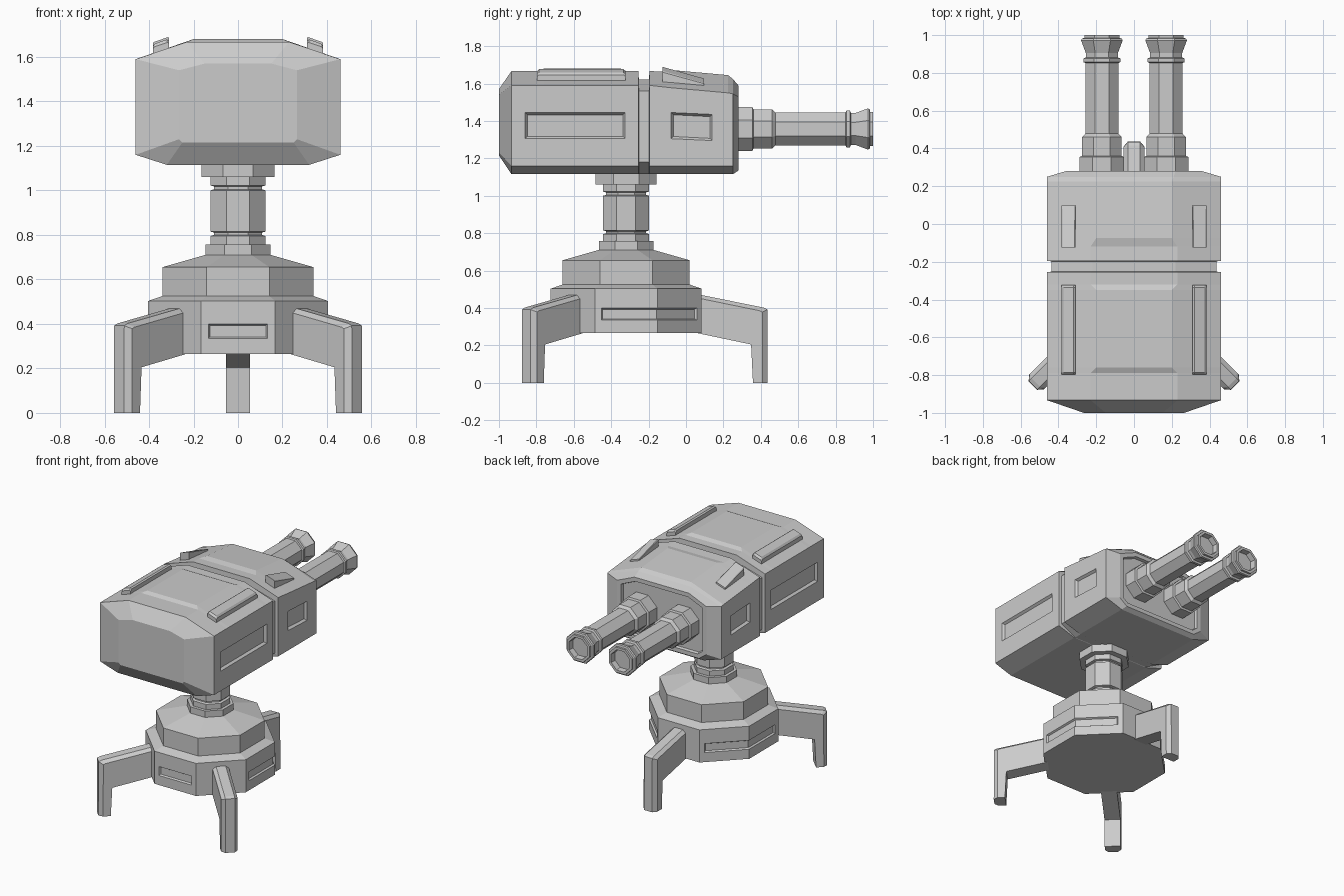
import bpy, bmesh
from math import cos, sin, pi, radians
from mathutils import Vector, Matrix

if "Cube" in bpy.data.objects:
    bpy.data.objects.remove(bpy.data.objects["Cube"])

PED_Y = -0.32                      # pedestal axis


def loft(name, rings, edit=None):
    """Skin a list of equal-length closed rings and cap both ends."""
    bm = bmesh.new()
    vs = [[bm.verts.new(p) for p in r] for r in rings]
    n = len(rings[0])
    for a, b in zip(vs, vs[1:]):
        for i in range(n):
            bm.faces.new((a[i], a[(i + 1) % n], b[(i + 1) % n], b[i]))
    bm.faces.new(vs[0])
    bm.faces.new(vs[-1])
    bmesh.ops.recalc_face_normals(bm, faces=bm.faces)
    if edit:
        bm.normal_update()
        edit(bm)
    me = bpy.data.meshes.new(name)
    bm.to_mesh(me)
    bm.free()
    ob = bpy.data.objects.new(name, me)
    bpy.context.collection.objects.link(ob)
    return ob


def octagon(name, profile, edit=None, along_y=None):
    """Eight-sided turned part; profile is (half width across flats, height)."""
    rings = []
    for a, h in profile:
        r = a / cos(pi / 8)
        ring = []
        for k in range(8):
            t = pi / 8 + k * pi / 4
            u, v = r * cos(t), r * sin(t)
            if along_y:
                ring.append((along_y[0] + u, h, along_y[1] + v))
            else:
                ring.append((u, PED_Y + v, h))
        rings.append(ring)
    return loft(name, rings, edit)


# Base drum with recessed panels: front, and wrapped pairs on each side
def base_panels(bm):
    def side(deg):
        d = Vector((cos(radians(deg)), sin(radians(deg)), 0))
        return max((f for f in bm.faces), key=lambda f: f.normal.dot(d))
    groups = [[side(-90)], [side(0), side(45)], [side(180), side(135)]]
    for g in groups:
        bmesh.ops.inset_region(bm, faces=g, thickness=0.035, use_even_offset=True)
        for v in {v for f in g for v in f.verts}:
            v.co.z = 0.335 if v.co.z < 0.385 else 0.40
        bm.normal_update()
        bmesh.ops.inset_region(bm, faces=g, thickness=0.007, depth=-0.012,
                               use_even_offset=True)


octagon("base_drum", [(.404, .265), (.404, .503), (.335, .527)], base_panels)
octagon("base_upper_tier", [(.34, .52), (.34, .655), (.13, .715)])
octagon("neck", [(.145, .70), (.145, .757), (.123, .757), (.123, .795),
                 (.107, .80), (.107, .81), (.123, .815), (.123, 1.0),
                 (.107, 1.005), (.107, 1.018), (.123, 1.022), (.123, 1.06),
                 (.163, 1.06), (.163, 1.125)])

# Three legs: chamfered outer and top edges
full = [(.36, .27), (.668, .205), (.678, 0), (.757, 0), (.755, .392), (.735, .402), (.36, .478)]
slim = [(.36, .27), (.668, .205), (.678, 0), (.730, 0), (.728, .378), (.715, .385), (.36, .458)]
for name, deg in (("leg_back", 90), ("leg_front_left", 225), ("leg_front_right", 315)):
    leg = loft(name, [[(r, w, z) for r, z in prof]
                      for w, prof in ((-.055, slim), (-.032, full), (.032, full), (.055, slim))])
    leg.data.transform(Matrix.Translation((0, PED_Y, 0)) @ Matrix.Rotation(radians(deg), 4, 'Z'))


# Head: mirrored eight-point sections along y
def section(y, tx, tz, sx, sz, bz, bx, fz):
    half = [(tx, tz), (sx, sz), (sx, bz), (bx, fz)]
    return [(x, y, z) for x, z in half] + [(-x, y, z) for x, z in reversed(half)]


def body(y, raised):
    return section(y, *((.20, 1.68) if raised else (.23, 1.667)), .46, 1.59, 1.16, .32, 1.115)


def groove(y):
    return section(y, .22, 1.622, .437, 1.56, 1.18, .315, 1.117)


def front_recess(bm):
    cap = [max(bm.faces, key=lambda f: f.calc_center_median().y)]
    bmesh.ops.inset_region(bm, faces=cap, thickness=0.03, use_even_offset=True)
    bmesh.ops.inset_region(bm, faces=cap, thickness=0.006, depth=-0.02, use_even_offset=True)


head = loft("turret_head", [
    section(-1, .15, 1.57, .265, 1.54, 1.23, .25, 1.215),
    body(-.933, False), body(-.79, False), body(-.76, True), body(-.35, True),
    body(-.32, False), body(-.255, False), groove(-.252), groove(-.198),
    body(-.195, False),
    section(-.12, .23, 1.663, .46, 1.582, 1.16, .32, 1.115),
    section(-.075, .20, 1.672, .46, 1.577, 1.16, .32, 1.115),
    section(.225, .20, 1.645, .46, 1.55, 1.16, .32, 1.115),
    section(.25, .21, 1.625, .46, 1.545, 1.16, .32, 1.115),
    section(.28, .22, 1.59, .36, 1.53, 1.18, .30, 1.135)], front_recess)


# Recessed panels on the head sides
def cut_panel(s, y0, y1, z0, z1, drop):
    def rect(x, m):
        return [(s * x, y0 + m, z0 + m), (s * x, y1 - m, z0 + m - drop),
                (s * x, y1 - m, z1 - m - drop), (s * x, y0 + m, z1 - m)]
    cutter = loft("panel_cutter", [rect(.443, .012), rect(.477, -.012)])
    cutter.hide_render = True
    mod = head.modifiers.new("panel", 'BOOLEAN')
    mod.operation, mod.solver, mod.object = 'DIFFERENCE', 'EXACT', cutter
    bpy.context.view_layer.objects.active = head
    bpy.ops.object.modifier_apply(modifier=mod.name)
    bpy.data.objects.remove(cutter)


for s in (-1, 1):
    cut_panel(s, -.86, -.325, 1.305, 1.445, 0)
    cut_panel(s, -.08, .14, 1.305, 1.445, .01)


# Rails and fins lying on the sloped roof; steps are (y, height, side margin)
def strip(name, s, steps, fall):
    def slope(x, y):
        return 1.68 - (x - .20) * .346 - fall * max(0, y + .195)
    rings = []
    for y, h, m in steps:
        a, b = .31, .383
        rings.append([(s * a, y, slope(a, y) - .02), (s * b, y, slope(b, y) - .02),
                      (s * b, y, slope(b, y) + h - m), (s * (b - m), y, slope(b - m, y) + h),
                      (s * (a + m), y, slope(a + m, y) + h), (s * a, y, slope(a, y) + h - m)])
    loft(name, rings)


for s, side in ((-1, "left"), (1, "right")):
    strip("roof_rail_" + side, s,
          [(-.797, .026, .008), (-.785, .040, .010), (-.335, .040, .010), (-.323, .026, .008)], 0)
    strip("roof_fin_" + side, s, [(-.125, .055, .005), (.097, .012, .003)], .09)

    # Hollow barrel with mount rings and flared muzzle
    octagon("barrel_" + side,
            [(.118, .25), (.118, .355), (.105, .36), (.105, .46), (.088, .478),
             (.088, .853), (.098, .857), (.098, .876), (.085, .882), (.085, .905),
             (.110, .972), (.106, .982), (.092, .985), (.092, 1.0), (.074, 1.0),
             (.070, .96)], along_y=(s * .17, 1.357))
